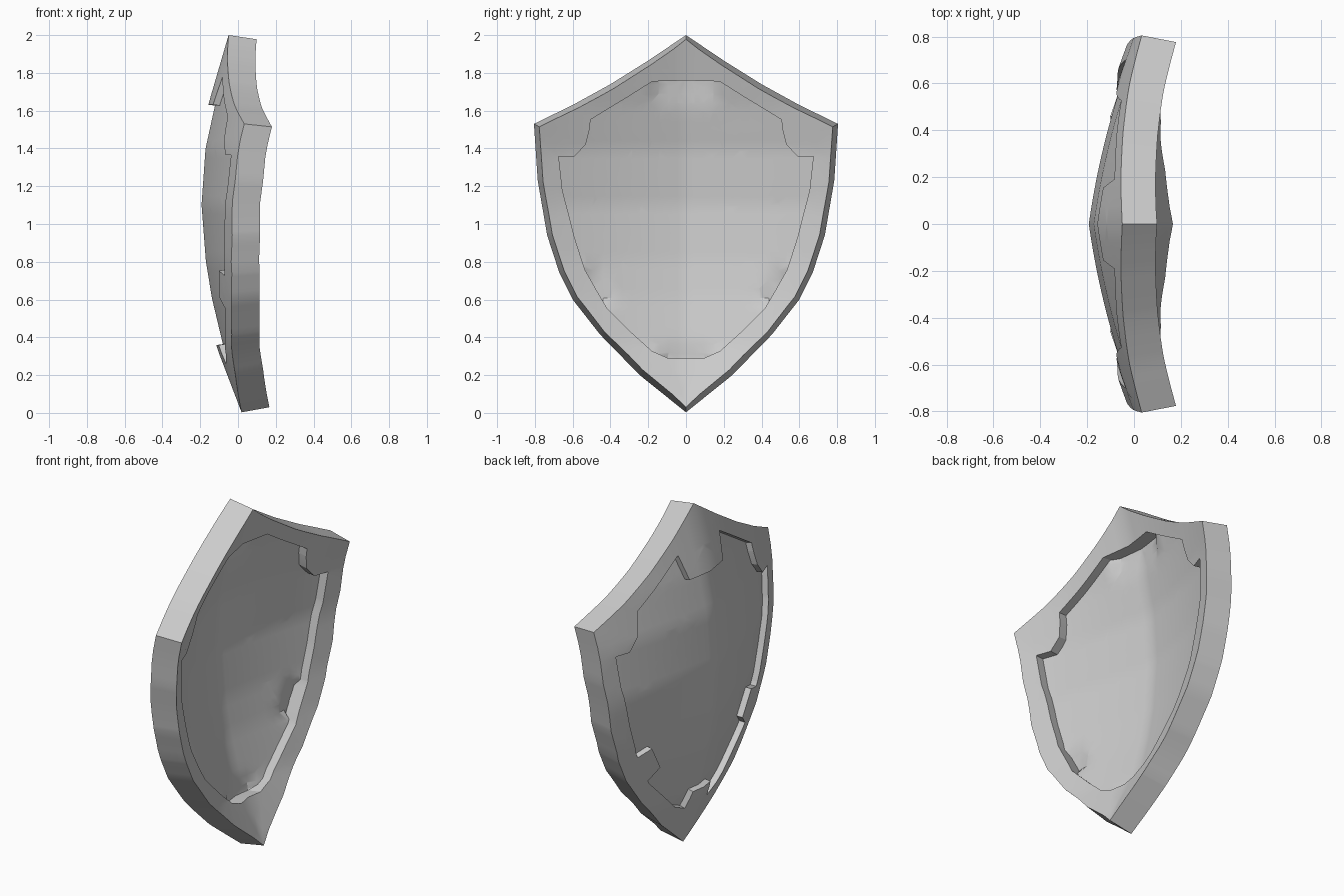
import bpy, bmesh, math
from mathutils import Vector

if "Cube" in bpy.data.objects:
    bpy.data.objects.remove(bpy.data.objects["Cube"])

# Half outlines as (y, z), mirrored across y = 0
OUTER = [(0, 2.0), (.2, 1.865), (.4, 1.74), (.6, 1.63), (.805, 1.53), (.785, 1.23), (.735, .94),
         (.67, .74), (.6, .6), (.455, .415), (.245, .2), (0, .003)]
WINDOW = [(0, 1.77), (.19, 1.765), (.52, 1.56), (.525, 1.51), (.545, 1.43), (.605, 1.36),
          (.69, 1.36), (.67, 1.18), (.61, .94), (.55, .75), (.43, .54), (.19, .31), (.1, .27), (0, .27)]
WINDOW = [(y * 1.015, 1 + (z - 1) * 1.015) for y, z in WINDOW]
RIDGE = [(-.2, .09), (0, .02), (.34, -.11), (.6, -.172), (.8, -.205), (1.1, -.228), (1.4, -.207),
         (1.64, -.155), (2, -.05), (2.2, .01)]


# Curved front surface of the shield
def front(y, z):
    for (z0, x0), (z1, x1) in zip(RIDGE, RIDGE[1:]):
        if z <= z1:
            break
    return x0 + (x1 - x0) * (z - z0) / (z1 - z0) + .1375 * abs(y) + .156 * y * y


def point(y, z, d):
    h = .06
    n = Vector((1, -(front(y + h, z) - front(y - h, z)) / (4 * h),
                -(front(y, z + h) - front(y, z - h)) / (4 * h))).normalized()
    return Vector((front(y, z), y, z)) + n * d


# Curved slab between two depths below the front surface
def slab(name, outline, d_front, d_back, step=.08):
    bm = bmesh.new()
    bm.faces.new([bm.verts.new((0, y, z)) for y, z in outline])
    bm.normal_update()
    bmesh.ops.triangulate(bm, faces=bm.faces[:])
    for axis, count in ((1, .9), (2, 2.0)):
        for i in range(1, int(count / step)):
            co, no = Vector(), Vector()
            co[axis], no[axis] = i * step, 1
            bmesh.ops.bisect_plane(bm, geom=bm.verts[:] + bm.edges[:] + bm.faces[:],
                                   dist=1e-5, plane_co=co, plane_no=no)
    bm.verts.index_update()
    flat = [(v.co.y, v.co.z) for v in bm.verts]
    n = len(flat)
    verts = [point(y, z, d_front) for y, z in flat]
    verts += [point(y, z, d_back(y, z) if callable(d_back) else d_back) for y, z in flat]
    faces = []
    for f in bm.faces:
        idx = [v.index for v in f.verts]
        faces += [idx, [i + n for i in reversed(idx)]]
    for e in bm.edges:
        if e.is_boundary:
            a, b = (v.index for v in e.verts)
            if abs(flat[a][0]) > 1e-5 or abs(flat[b][0]) > 1e-5:
                faces.append([a, b, b + n, a + n])
    bm.free()
    me = bpy.data.meshes.new(name)
    me.from_pydata(verts, [], faces)
    # mirror to the other half
    bm = bmesh.new()
    bm.from_mesh(me)
    g = bmesh.ops.duplicate(bm, geom=bm.verts[:] + bm.edges[:] + bm.faces[:])['geom']
    for v in g:
        if isinstance(v, bmesh.types.BMVert):
            v.co.y *= -1
    bmesh.ops.remove_doubles(bm, verts=bm.verts[:], dist=1e-5)
    bmesh.ops.recalc_face_normals(bm, faces=bm.faces[:])
    bm.to_mesh(me)
    bm.free()
    ob = bpy.data.objects.new(name, me)
    bpy.context.collection.objects.link(ob)
    bpy.ops.object.select_all(action='DESELECT')
    ob.select_set(True)
    bpy.context.view_layer.objects.active = ob
    bpy.ops.object.shade_smooth_by_angle(angle=math.radians(25))
    return ob


# Teeth: base centre, inward direction, half width, depth
side_a, side_b = Vector(WINDOW[9]), Vector(WINDOW[10])
along = (side_a - side_b).normalized()
TEETH = {
    "top_tooth": (Vector((0, WINDOW[0][1])), Vector((0, -1)), WINDOW[1][0], .15),
    "side_tooth": ((side_a + side_b) / 2, Vector((-along.y, along.x)), .1, .09),
    "bottom_tooth": (Vector((0, WINDOW[-1][1])), Vector((0, 1)), WINDOW[-2][0], .1),
}


# Back of the panel dips behind each tooth
def panel_back(y, z):
    d = .095
    for c, inward, w, depth in TEETH.values():
        p = Vector((y, z)) - c
        if abs(p.x * inward.y - p.y * inward.x) < w:
            d -= .035 * max(0, min(1, 1 - p.dot(inward) / depth))
    return d


# Rim frame
slab("rim", OUTER + WINDOW[::-1], 0, .15)

# Recessed curved panel, tucked slightly into the rim
slab("panel", [(y * 1.02, 1 + (z - 1) * 1.02) for y, z in WINDOW], .035, panel_back, .05)

# Teeth on the front of the rim
for name, (c, inward, w, depth) in TEETH.items():
    lat = Vector((abs(inward.y), abs(inward.x)))
    if name == "side_tooth":
        lat = along
        lo = (-w, -.8 * w)
    else:
        lo = (0, 0)
    tip = c + inward * depth
    quad = [c + lat * lo[0], c + lat * w, tip + lat * w * .8, tip + lat * lo[1]]
    slab(name, [tuple(q) for q in quad], 0, .05)
